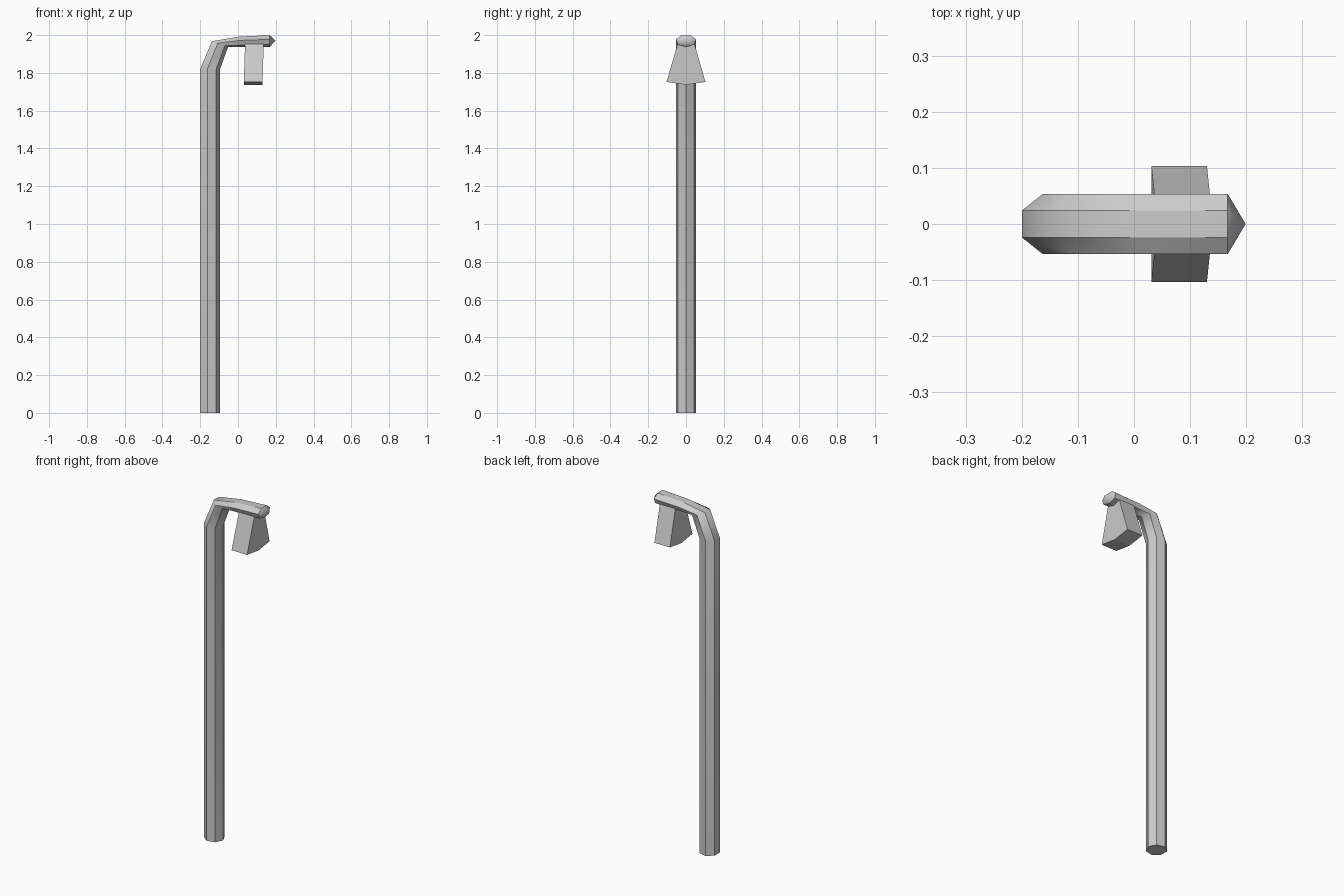
import bpy, bmesh, math
from mathutils import Vector

if "Cube" in bpy.data.objects:
    bpy.data.objects.remove(bpy.data.objects["Cube"])

R = 0.055      # tube half width
SIDES = 7
FLAT = math.cos(math.pi / SIDES)


def finish(bm, name):
    bmesh.ops.recalc_face_normals(bm, faces=bm.faces)
    mesh = bpy.data.meshes.new(name)
    bm.to_mesh(mesh)
    bm.free()
    ob = bpy.data.objects.new(name, mesh)
    bpy.context.collection.objects.link(ob)
    return ob


# Bent seven-sided post: each ring is given by its outer and inner (x, z) points
rings = [((-0.2, 0), (-0.095, 0)),
         ((-0.2, 1.82), (-0.095, 1.82)),
         ((-0.138, 1.968), (-0.052, 1.938)),
         ((0.008, 1.992), (0.012, 1.936)),
         ((0.167, 2.0), (0.167, 1.937))]
bm = bmesh.new()
loops = []
for outer, inner in rings:
    loop = []
    for i in range(SIDES):
        a = 2 * math.pi * i / SIDES
        t = (math.cos(a) + FLAT) / (1 + FLAT)
        p = Vector(outer).lerp(Vector(inner), t)
        loop.append(bm.verts.new((p.x, R * math.sin(a), p.y)))
    loops.append(loop)
for lo, hi in zip(loops, loops[1:]):
    for i in range(SIDES):
        j = (i + 1) % SIDES
        bm.faces.new((lo[i], lo[j], hi[j], hi[i])).smooth = True
# Flat foot and pointed arm end
bm.faces.new(loops[0])
tip = bm.verts.new((0.199, 0, 1.97))
for i in range(SIDES):
    bm.faces.new((loops[-1][i], loops[-1][(i + 1) % SIDES], tip)).smooth = True
# Keep the long edges and end rims crisp, smooth only along the bend
for lo, hi in zip(loops, loops[1:]):
    for a, b in zip(lo, hi):
        bm.edges.get((a, b)).smooth = False
for loop in (loops[0], loops[-1]):
    for i in range(SIDES):
        bm.edges.get((loop[i], loop[(i + 1) % SIDES])).smooth = False
finish(bm, "bent_post")

# Flared lamp head: (y, z) outline with a shallow V underside, leaning slightly
outline = [(-0.045, 1.952), (-0.103, 1.752), (0, 1.737), (0.103, 1.752), (0.045, 1.952)]
bm = bmesh.new()
sides = []
for x in (0.031, 0.13):
    sides.append([bm.verts.new((x + 0.03 * (z - 1.75), y, z)) for y, z in outline])
for s in sides:
    bm.faces.new(s)
for i in range(5):
    j = (i + 1) % 5
    bm.faces.new((sides[0][i], sides[0][j], sides[1][j], sides[1][i]))
finish(bm, "lamp_head")
